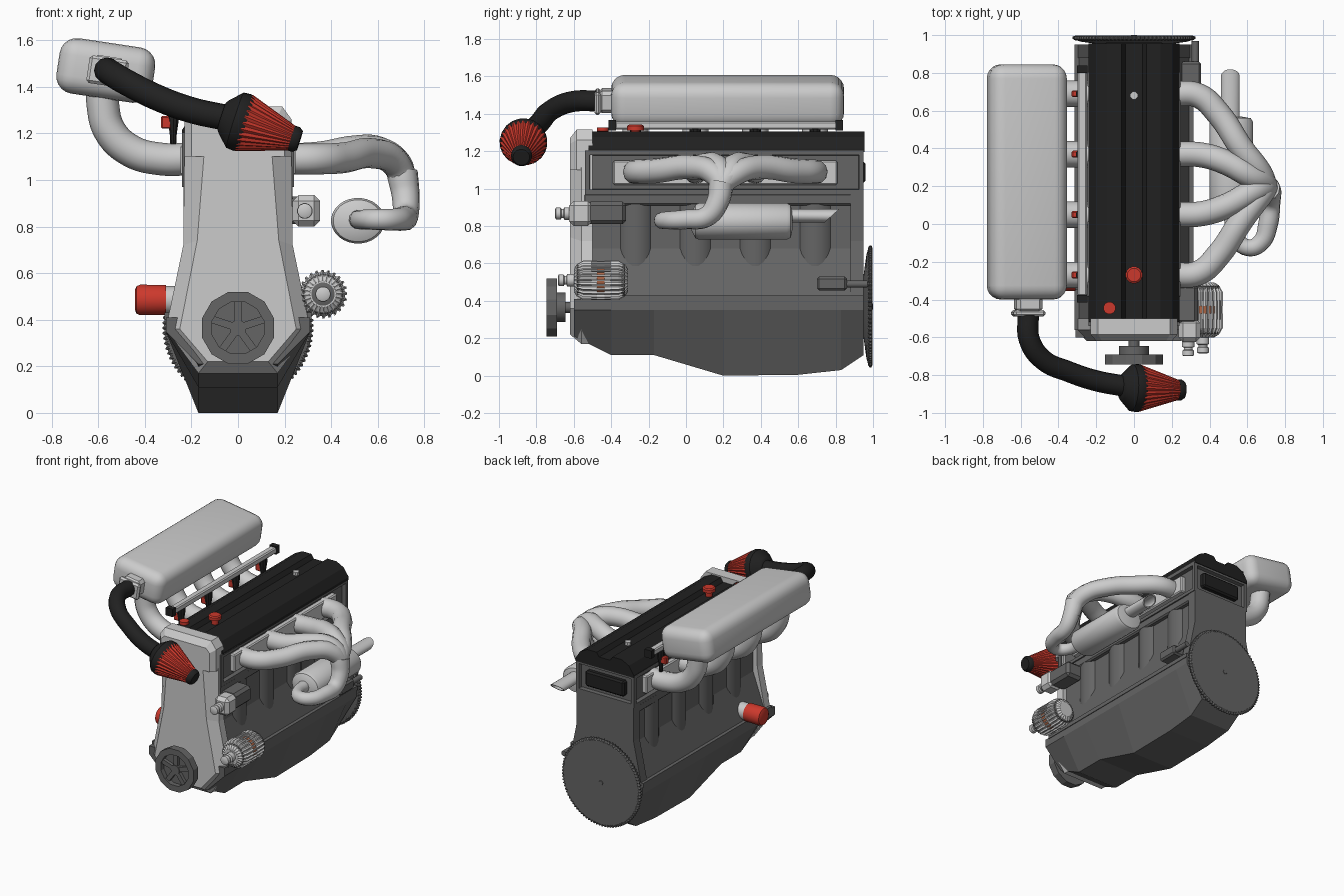
import bpy, bmesh, math
from mathutils import Vector

if "Cube" in bpy.data.objects:
    bpy.data.objects.remove(bpy.data.objects["Cube"])

def material(name, c):
    m = bpy.data.materials.new(name)
    m.diffuse_color = (*c, 1)
    m.use_nodes = True
    m.node_tree.nodes["Principled BSDF"].inputs["Base Color"].default_value = m.diffuse_color
    return m

BLACK = material("black", (0.015, 0.015, 0.015))
RED = material("red", (0.6, 0.04, 0.025))
DARK = material("cast_grey", (0.13, 0.13, 0.13))

def finish(name, bm, mat=None, smooth=0, loc=(0, 0, 0)):
    bmesh.ops.remove_doubles(bm, verts=bm.verts, dist=1e-5)
    bmesh.ops.recalc_face_normals(bm, faces=bm.faces)
    me = bpy.data.meshes.new(name)
    bm.to_mesh(me)
    bm.free()
    o = bpy.data.objects.new(name, me)
    o.location = loc
    bpy.context.collection.objects.link(o)
    if mat:
        me.materials.append(mat)
    if smooth:
        bpy.ops.object.select_all(action='DESELECT')
        bpy.context.view_layer.objects.active = o
        o.select_set(True)
        bpy.ops.object.shade_smooth_by_angle(angle=math.radians(smooth))
    return o

def loft_bm(rings, closed=False):
    bm = bmesh.new()
    vs = [[bm.verts.new(p) for p in r] for r in rings]
    n = len(vs[0])
    for k in range(len(vs) - (0 if closed else 1)):
        a, b = vs[k], vs[(k + 1) % len(vs)]
        for i in range(n):
            bm.faces.new((a[i], a[(i + 1) % n], b[(i + 1) % n], b[i]))
    if not closed:
        bm.faces.new(vs[0])
        bm.faces.new(vs[-1])
    return bm

def sym(half):
    return half + [(-x, z) for x, z in reversed(half)]

def loft_y(name, stations, mat=None):
    """Sections (y, half profile) mirrored in x and joined along y."""
    return finish(name, loft_bm([[(x, y, z) for x, z in sym(h)] for y, h in stations]), mat)

def lathe(name, prof, loc, axis, seg=24, mat=None, ripple=0, period=2, closed=False, smooth=35):
    """Turned part: (radius, distance) along axis; ripple makes pleats or teeth."""
    q = Vector((0, 0, 1)).rotation_difference(Vector(axis).normalized())
    rings = []
    for r, h in prof:
        ring = []
        for i in range(seg):
            a = 2 * math.pi * (i + 0.5) / seg
            rr = max(r, 1e-3) * (1 - ripple * (i % period < period / 2))
            ring.append(q @ Vector((rr * math.cos(a), rr * math.sin(a), h)))
        rings.append(ring)
    return finish(name, loft_bm(rings, closed), mat, smooth, loc)

def box(name, lo, hi, bevel=0, segs=1, mat=None):
    bm = bmesh.new()
    bmesh.ops.create_cube(bm, size=1)
    size = [b - a for a, b in zip(lo, hi)]
    bmesh.ops.scale(bm, vec=size, verts=bm.verts)
    if bevel:
        bmesh.ops.bevel(bm, geom=bm.edges[:], offset=bevel, segments=segs, profile=0.5, affect='EDGES')
    return finish(name, bm, mat, 40 if segs > 1 else 0, [(a + b) / 2 for a, b in zip(lo, hi)])

def tube(name, pts, r, mat=None, radii=None):
    cu = bpy.data.curves.new(name, 'CURVE')
    cu.dimensions = '3D'
    cu.bevel_depth, cu.bevel_resolution, cu.resolution_u = r, 4, 6
    cu.use_fill_caps = True
    s = cu.splines.new('BEZIER')
    s.bezier_points.add(len(pts) - 1)
    for i, (bp, p) in enumerate(zip(s.bezier_points, pts)):
        bp.co = p
        bp.handle_left_type = bp.handle_right_type = 'AUTO'
        bp.radius = radii[i] if radii else 1
    o = bpy.data.objects.new(name, cu)
    bpy.context.collection.objects.link(o)
    bpy.ops.object.select_all(action='DESELECT')
    bpy.context.view_layer.objects.active = o
    o.select_set(True)
    bpy.ops.object.convert(target='MESH')
    o = bpy.context.object
    if mat:
        o.data.materials.append(mat)
    return o

PORTS = [-0.27, 0.05, 0.37, 0.69]

# block, cylinder bulges, end rail and deck
block = [(0.31, 0.38), (0.29, 0.43), (0.2, 0.68), (0.2, 0.96)]
loft_y("engine_block", [(-0.56, block), (0.92, block)], DARK)
rail = [(0.31, 0.36), (0.235, 0.72), (0.235, 0.97)]
loft_y("rear_block_rail", [(0.88, rail), (0.95, rail)], DARK)
box("block_deck", (-0.235, -0.55, 0.91), (0.235, 0.95, 0.975), 0.01, mat=DARK)
for y in PORTS:
    for x in (-0.12, 0.12):
        lathe("cylinder_bulge", [(0.115, 0.5), (0.115, 0.95)], (x, y, 0), (0, 0, 1), 24, DARK)
box("crankcase_rail", (-0.315, -0.56, 0.4), (0.315, 0.95, 0.43), mat=DARK)

# oil pan with stepped sump
pan = [(-0.6, 0.21), (-0.4, 0.11), (-0.17, 0.11), (0.2, 0.0), (0.6, 0.005), (0.83, 0.03), (0.95, 0.11)]
loft_y("oil_pan", [(y, [(0.31, 0.41), (0.31, 0.35), (0.17, b)]) for y, b in pan], DARK)

# timing cover with chamfered face and top cap
outer = [(0.17, 0.17), (0.31, 0.36), (0.235, 0.72), (0.23, 1.12)]
inner = [(0.13, 0.22), (0.25, 0.36), (0.175, 0.74), (0.145, 1.12)]
loft_y("timing_cover", [(-0.5, outer), (-0.56, outer), (-0.62, inner)])
cap = [(0.23, 1.1), (0.23, 1.26), (0.19, 1.315)]
loft_y("timing_cover_top", [(-0.5, cap), (-0.585, cap), (-0.62, [(0.2, 1.1), (0.2, 1.24), (0.17, 1.27)])])

# cylinder head with recessed side and rear panels
bm = bmesh.new()
bmesh.ops.create_cube(bm, size=1)
bmesh.ops.scale(bm, vec=(0.48, 1.49, 0.235), verts=bm.verts)
bm.normal_update()
panels = [f for f in bm.faces if abs(f.normal.x) > 0.9 or f.normal.y > 0.9]
bmesh.ops.inset_individual(bm, faces=panels, thickness=0.035, depth=0)
bmesh.ops.inset_individual(bm, faces=panels, thickness=0.004, depth=-0.03)
finish("cylinder_head", bm, DARK, loc=(0, 0.205, 1.087))
box("rear_head_panel", (-0.16, 0.91, 1.03), (0.16, 0.96, 1.145), 0.012, mat=BLACK)
for s in (-1, 1):
    box("port_flange", (s * 0.225 - 0.022, -0.39, 1.02), (s * 0.225 + 0.022, 0.81, 1.15), 0.008)

# ribbed valve cover and filler caps
vc = [(0.24, 1.195), (0.24, 1.215), (0.2, 1.275), (0.14, 1.305), (0.065, 1.305), (0.045, 1.275)]
loft_y("valve_cover", [(-0.52, vc), (0.955, vc)], BLACK)
lathe("oil_cap", [(0.025, 1.27), (0.025, 1.31), (0.045, 1.312), (0.045, 1.335), (0.036, 1.342)],
      (0, -0.27, 0), (0, 0, 1), 16, RED)
lathe("small_cap", [(0.02, 1.27), (0.02, 1.305), (0.033, 1.307), (0.033, 1.328)],
      (-0.13, -0.445, 0), (0, 0, 1), 12, RED)
lathe("cover_bolt", [(0.022, 1.27), (0.022, 1.3)], (0, 0.68, 0), (0, 0, 1), 8)

# intake plenum, runners and throttle body
plenum = box("intake_plenum", (-0.775, -0.4, 1.35), (-0.36, 0.845, 1.59), 0.075, 5)
plenum.rotation_euler.y = 0.15
for y in PORTS:
    tube("intake_runner", [(-0.2, y, 1.09), (-0.33, y, 1.09), (-0.46, y, 1.125), (-0.55, y, 1.21),
                           (-0.58, y, 1.32), (-0.58, y, 1.45)], 0.07)
throttle = box("throttle_body", (-0.63, -0.47, 1.41), (-0.49, -0.37, 1.53), 0.02)
throttle.rotation_euler.y = 0.15
tb = box("throttle_flange", (-0.645, -0.49, 1.405), (-0.475, -0.455, 1.525), 0.012)
tb.rotation_euler.y = 0.15

# fuel rail with injectors
box("fuel_rail", (-0.3, -0.38, 1.315), (-0.25, 0.81, 1.36), 0.008)
for y in (-0.395, 0.82):
    box("rail_end", (-0.303, y - 0.02, 1.31), (-0.247, y + 0.02, 1.368), mat=BLACK)
for y in PORTS:
    lathe("injector", [(0.012, 1.12), (0.016, 1.2), (0.03, 1.29), (0.03, 1.32)], (-0.278, y, 0), (0, 0, 1), 10, BLACK)
    box("injector_plug", (-0.33, y - 0.018, 1.22), (-0.285, y + 0.018, 1.275), 0.006, mat=RED)

# intake hose and cone air filter
tube("intake_hose", [(-0.56, -0.48, 1.47), (-0.555, -0.61, 1.465), (-0.48, -0.72, 1.42), (-0.35, -0.78, 1.355),
                     (-0.2, -0.83, 1.3), (-0.04, -0.86, 1.265)], 0.056, BLACK)
fl, fa = (-0.07, -0.865, 1.275), (0.33, -0.015, -0.105)
lathe("filter_collar", [(0.06, 0), (0.075, 0.01), (0.125, 0.06), (0.128, 0.095), (0.118, 0.115)], fl, fa, 20, BLACK)
lathe("filter_cone", [(0.127, 0.1), (0.052, 0.325)], fl, fa, 56, RED, ripple=0.06, smooth=0)
lathe("filter_tip", [(0.056, 0.315), (0.056, 0.335), (0.044, 0.352)], fl, fa, 20, BLACK)

# exhaust manifold: four headers into one collector
end = [(0.705, 0.19, 1.01), (0.72, 0.18, 0.92)]
outer_rows = [(0.2, 0.42, 1.09), (0.38, 0.4, 1.09), (0.48, 0.29, 1.095), (0.6, 0.13, 1.115)]
for s, c, y0 in ((1, 0.21, 0.69 - 0.21), (-1, 0.21, 0.48)):
    tube("outer_header", [(0.2, c + s * y0, 1.09), (0.34, c + s * (y0 - 0.01), 1.09), (0.45, c + s * 0.37, 1.095),
                          (0.57, c + s * 0.19, 1.115), (0.67, c + s * 0.06, 1.08)] + end,
         0.066, radii=[1, 1, 1, 0.98, 0.95, 0.9, 0.75])
    tube("inner_header", [(0.2, c + s * 0.16, 1.09), (0.36, c + s * 0.155, 1.1), (0.5, c + s * 0.11, 1.125),
                          (0.61, c + s * 0.05, 1.12), (0.68, c + s * 0.02, 1.07)] + end,
         0.066, radii=[1, 1, 1, 1, 0.98, 0.9, 0.75])
tube("exhaust_downpipe", [(0.705, 0.19, 1.03), (0.72, 0.17, 0.93), (0.72, 0.11, 0.85), (0.71, 0.0, 0.835),
                          (0.67, -0.1, 0.83), (0.6, -0.125, 0.83), (0.54, -0.07, 0.83), (0.515, 0.06, 0.83)],
     0.05, radii=[1.35, 1.2, 1.1, 1.05, 0.95, 0.9, 0.85, 0.85])
muffler = lathe("muffler", [(0.05, 0), (0.09, 0.02), (0.098, 0.04), (0.098, 0.51), (0.088, 0.53), (0.04, 0.54)],
                (0.515, 0.03, 0.825), (0, 1, 0), 28)
muffler.scale.x = 1.18
tail = lathe("tailpipe", [(0.036, 0), (0.036, 0.28), (0.03, 0.28), (0.03, 0)],
             (0.51, 0.53, 0.855), (0, 1, 0), 20, closed=True)
tail.scale.x = 1.4
for v in tail.data.vertices:  # slanted outlet
    if v.co.y > 0.2:
        v.co.y += v.co.z * 1.1 - 0.03

# crank pulley with spokes
lathe("pulley_rim", [(0.115, 0), (0.16, 0), (0.16, 0.055), (0.115, 0.055)], (0, -0.745, 0.365), (0, 1, 0), 12, DARK,
      closed=True, smooth=0)
lathe("pulley_web", [(0.118, 0.035), (0.118, 0.05)], (0, -0.745, 0.365), (0, 1, 0), 12, DARK, smooth=0)
lathe("pulley_hub", [(0.035, 0.005), (0.035, 0.055), (0.08, 0.055), (0.08, 0.1), (0.03, 0.1), (0.03, 0.15)],
      (0, -0.745, 0.365), (0, 1, 0), 16, DARK)
for i in range(5):
    a = math.pi / 2 + i * math.tau / 5
    sp = box("pulley_spoke", (-0.05, -0.02, -0.016), (0.05, 0.02, 0.016), mat=DARK)
    sp.location = (0.075 * math.cos(a), -0.715, 0.365 + 0.075 * math.sin(a))
    sp.rotation_euler.y = -a

# toothed flywheel
lathe("flywheel_ring", [(0.31, 0.972), (0.325, 0.98), (0.325, 0.992), (0.31, 0.998)], (0, 0, 0.37), (0, 1, 0), 360, DARK,
      ripple=0.025, period=4, smooth=0)
lathe("flywheel_disc", [(0.1, 0.94), (0.28, 0.965), (0.312, 0.975), (0.312, 0.996), (0.06, 0.998), (0.05, 0.994),
                        (0.02, 0.994), (0.015, 1.0)], (0, 0, 0.37), (0, 1, 0), 48, DARK)

# alternator with cooling fins
al = (0.365, -0.6, 0.51)
lathe("alternator_core", [(0.05, 0), (0.085, 0.02), (0.088, 0.27), (0.05, 0.285)], al, (0, 1, 0), 24, DARK)
lathe("alternator_winding", [(0.092, 0.1), (0.092, 0.19)], al, (0, 1, 0), 24, material("copper", (0.4, 0.13, 0.06)))
for h0, h1 in ((0.0, 0.125), (0.165, 0.29)):
    m = (h0 > 0.1)
    prof = [(0.06, 0), (0.085, 0.015), (0.105, 0.05), (0.105, 0.125)]
    if m:
        prof = [(r, 0.29 - h) for r, h in prof]
    lathe("alternator_housing", prof, al, (0, 1, 0), 72, ripple=0.1, period=3, smooth=0)
for i in range(24):
    a = i * math.tau / 24
    fin = box("alternator_fin", (-0.012, -0.05, -0.004), (0.012, 0.05, 0.004))
    fin.location = (al[0] + 0.092 * math.cos(a), -0.455, al[2] + 0.092 * math.sin(a))
    fin.rotation_euler.y = -a
nose = [(0.022, -0.085), (0.032, -0.08), (0.032, -0.055), (0.024, -0.05), (0.024, -0.04), (0.034, -0.035), (0.034, 0.02)]
lathe("alternator_pulley", nose, al, (0, 1, 0), 16)
box("alternator_bracket", (0.22, -0.52, 0.47), (0.32, -0.4, 0.54), 0.01, mat=DARK)

# accessory pump
box("pump_body", (0.235, -0.625, 0.8), (0.352, -0.5, 0.935), 0.025)
box("pump_rear", (0.2, -0.53, 0.81), (0.34, -0.32, 0.93), 0.02, mat=DARK)
lathe("pump_nose", nose, (0.287, -0.615, 0.867), (0, 1, 0), 16)

# oil filter
lathe("oil_filter", [(0.065, 0.31), (0.066, 0.42), (0.06, 0.435), (0.045, 0.442)], (0, -0.29, 0.485), (-1, 0, 0), 24, RED)
lathe("oil_filter_base", [(0.06, 0.2), (0.06, 0.312)], (0, -0.29, 0.485), (-1, 0, 0), 24)

# starter
box("starter_body", (0.24, 0.7, 0.455), (0.355, 0.86, 0.53), 0.012, mat=DARK)
lathe("starter_shaft", [(0.02, 0.84), (0.02, 0.97)], (0.325, 0, 0.49), (0, 1, 0), 12, DARK)
